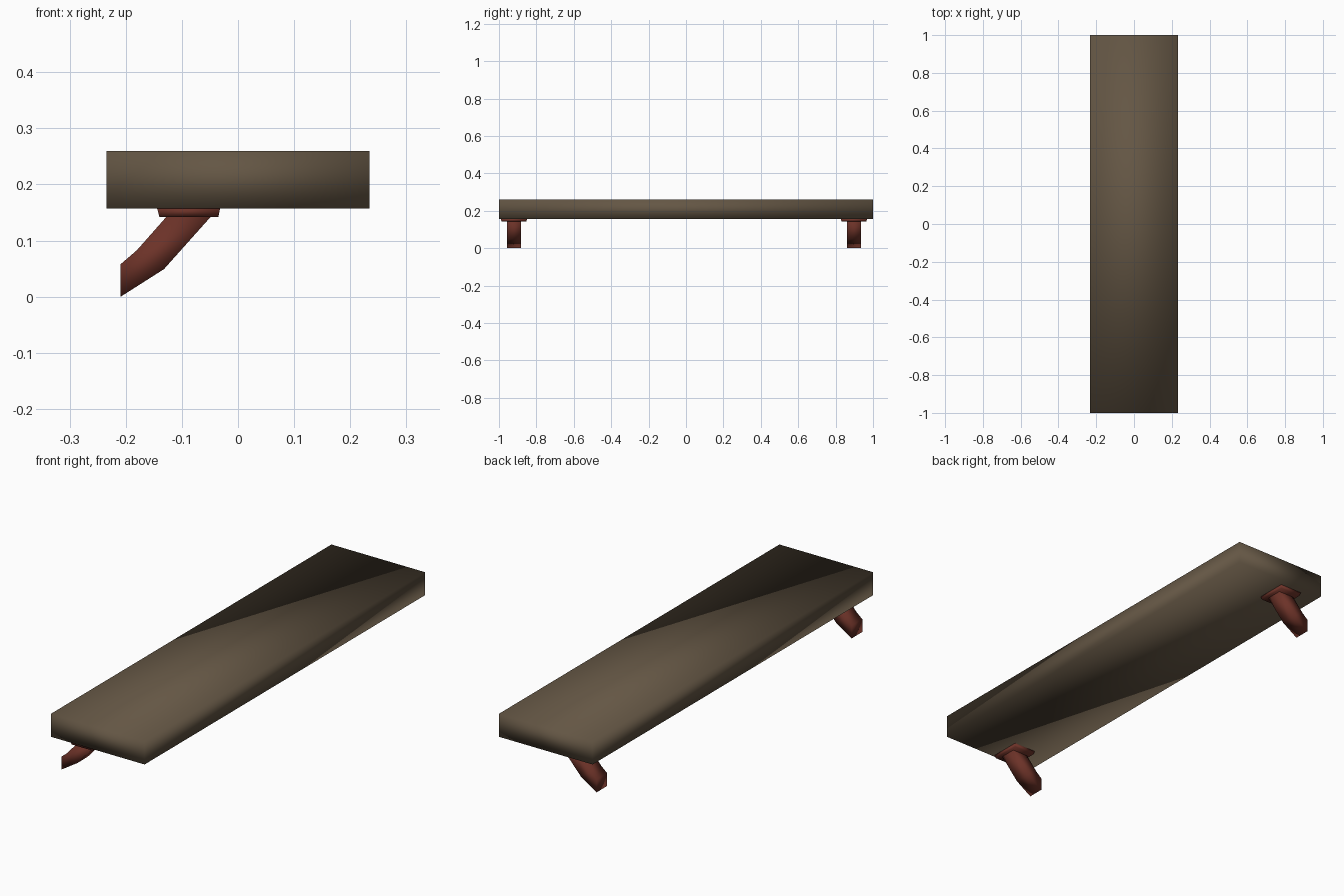
import bpy

if "Cube" in bpy.data.objects:
    bpy.data.objects.remove(bpy.data.objects["Cube"])


def material(name, rgb):
    m = bpy.data.materials.new(name)
    m.diffuse_color = (*rgb, 1)
    m.use_nodes = True
    m.node_tree.nodes["Principled BSDF"].inputs["Base Color"].default_value = m.diffuse_color
    return m


wood = material("dark wood", (0.127, 0.093, 0.058))
iron = material("rust red metal", (0.150, 0.032, 0.021))


def loft(name, rings, mat):
    """Skin a stack of four-cornered rings into one closed, smooth-shaded part."""
    verts = [p for ring in rings for p in ring]
    last = 4 * (len(rings) - 1)
    faces = [(3, 2, 1, 0), (last, last + 1, last + 2, last + 3)]
    for r in range(0, last, 4):
        for i in range(4):
            j = (i + 1) % 4
            faces.append((r + i, r + j, r + j + 4, r + i + 4))
    mesh = bpy.data.meshes.new(name)
    mesh.from_pydata(verts, [], faces)
    mesh.materials.append(mat)
    for p in mesh.polygons:
        p.use_smooth = True
    obj = bpy.data.objects.new(name, mesh)
    bpy.context.collection.objects.link(obj)
    return obj


def rect(x0, x1, y0, y1, z):
    return [(x0, y0, z), (x1, y0, z), (x1, y1, z), (x0, y1, z)]


# Shelf board
loft("board", [rect(-0.234, 0.234, -1, 1, 0.157),
               rect(-0.234, 0.234, -1, 1, 0.26)], wood)

# Side profile of the bent arm: (outer x, outer z, inner x, inner z), foot to top
arm = [(-0.209, 0.058, -0.209, 0.0),
       (-0.180, 0.083, -0.132, 0.049),
       (-0.127, 0.143, -0.048, 0.143)]

for side, y in (("front", -0.92), ("back", 0.898)):
    # Mounting plate, slightly tapered
    loft(side + "_mounting_plate",
         [rect(-0.140, -0.035, y - 0.066, y + 0.066, 0.142),
          rect(-0.144, -0.032, y - 0.070, y + 0.070, 0.157)], iron)
    # Bent arm
    a, b = y - 0.0375, y + 0.0375
    loft(side + "_bracket_arm",
         [[(x0, a, z0), (x1, a, z1), (x1, b, z1), (x0, b, z0)]
          for x0, z0, x1, z1 in arm], iron)
